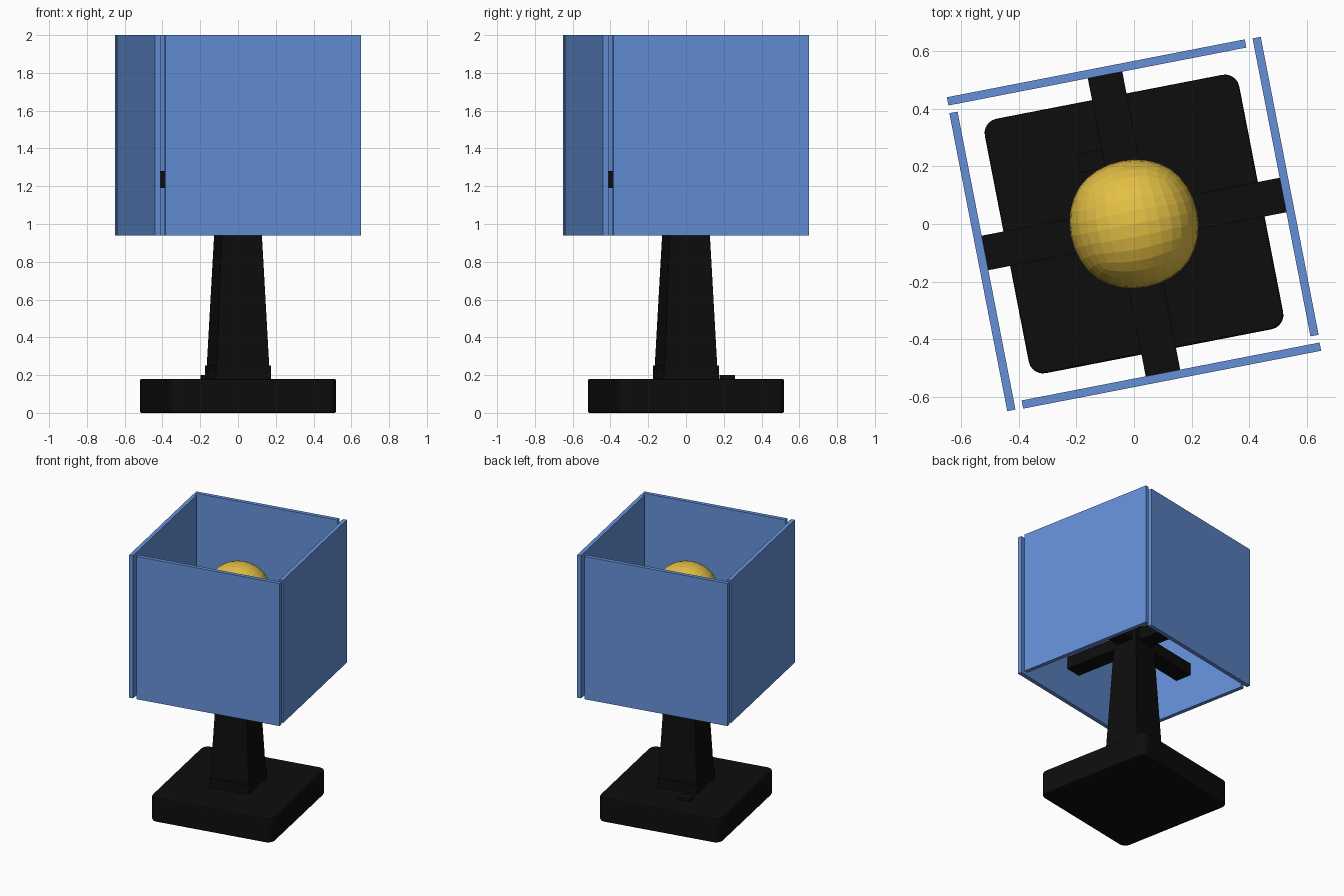
import bpy, bmesh
from math import radians
from mathutils import Matrix

cube = bpy.data.objects.get("Cube")
if cube:
    bpy.data.objects.remove(cube, do_unlink=True)

TURN = radians(11)  # whole lamp is turned about z


def material(name, rgb):
    m = bpy.data.materials.new(name)
    m.use_nodes = True
    m.diffuse_color = (*rgb, 1)
    m.node_tree.nodes["Principled BSDF"].inputs["Base Color"].default_value = (*rgb, 1)
    return m


black = material("black", (0.004, 0.004, 0.004))
blue = material("shade blue", (0.13, 0.28, 0.69))
yellow = material("bulb yellow", (0.78, 0.53, 0.06))


def block(name, low, high, mat, taper=1.0, quarter=0, corner=0.0):
    """Box between two corners; optional top taper, quarter turns, rounded upright edges."""
    bm = bmesh.new()
    bmesh.ops.create_cube(bm, size=1)
    for v in bm.verts:
        top = v.co.z > 0
        v.co = [h if c > 0 else l for c, l, h in zip(v.co, low, high)]
        if top:
            v.co.x *= taper
            v.co.y *= taper
    if corner:
        upright = [e for e in bm.edges if abs(e.verts[0].co.z - e.verts[1].co.z) > 0.01]
        bmesh.ops.bevel(bm, geom=upright, offset=corner, segments=5,
                        profile=0.5, affect='EDGES')
    bm.transform(Matrix.Rotation(quarter * radians(90), 4, 'Z'))
    return finish(name, bm, mat)


def finish(name, bm, mat):
    mesh = bpy.data.meshes.new(name)
    bm.to_mesh(mesh)
    bm.free()
    mesh.materials.append(mat)
    ob = bpy.data.objects.new(name, mesh)
    ob.rotation_euler.z = TURN
    bpy.context.collection.objects.link(ob)
    return ob


# Base with rounded corners and softened rims
base = block("base", (-0.45, -0.45, 0), (0.45, 0.45, 0.18), black, corner=0.05)
rim = base.modifiers.new("rim", 'BEVEL')
rim.width = 0.008
rim.segments = 2
rim.limit_method = 'ANGLE'
rim.angle_limit = radians(60)

# Stem, collar and switch
block("collar", (-0.148, -0.148, 0.17), (0.148, 0.148, 0.25), black)
block("stem", (-0.141, -0.141, 0.25), (0.141, 0.141, 1.31), black, taper=0.64)
block("switch", (-0.15, 0.21, 0.17), (-0.06, 0.275, 0.2), black)

# Four arms, each carrying one offset shade panel
for q, side in enumerate(("back", "right", "front", "left")):
    block(side + "_arm", (-0.061, 0, 1.19), (0.061, 0.528, 1.28), black, quarter=q)
    block(side + "_shade_panel", (-0.554, 0.527, 0.94), (0.5, 0.556, 2.0), blue, quarter=q)

# Faceted bulb: a subdivided cube resting on the arms
bm = bmesh.new()
bmesh.ops.create_cube(bm, size=2)
bulb = finish("bulb", bm, yellow)
bulb.scale = (0.266, 0.266, 0.29)
bulb.location.z = 1.56
round_off = bulb.modifiers.new("round", 'SUBSURF')
round_off.levels = round_off.render_levels = 3
